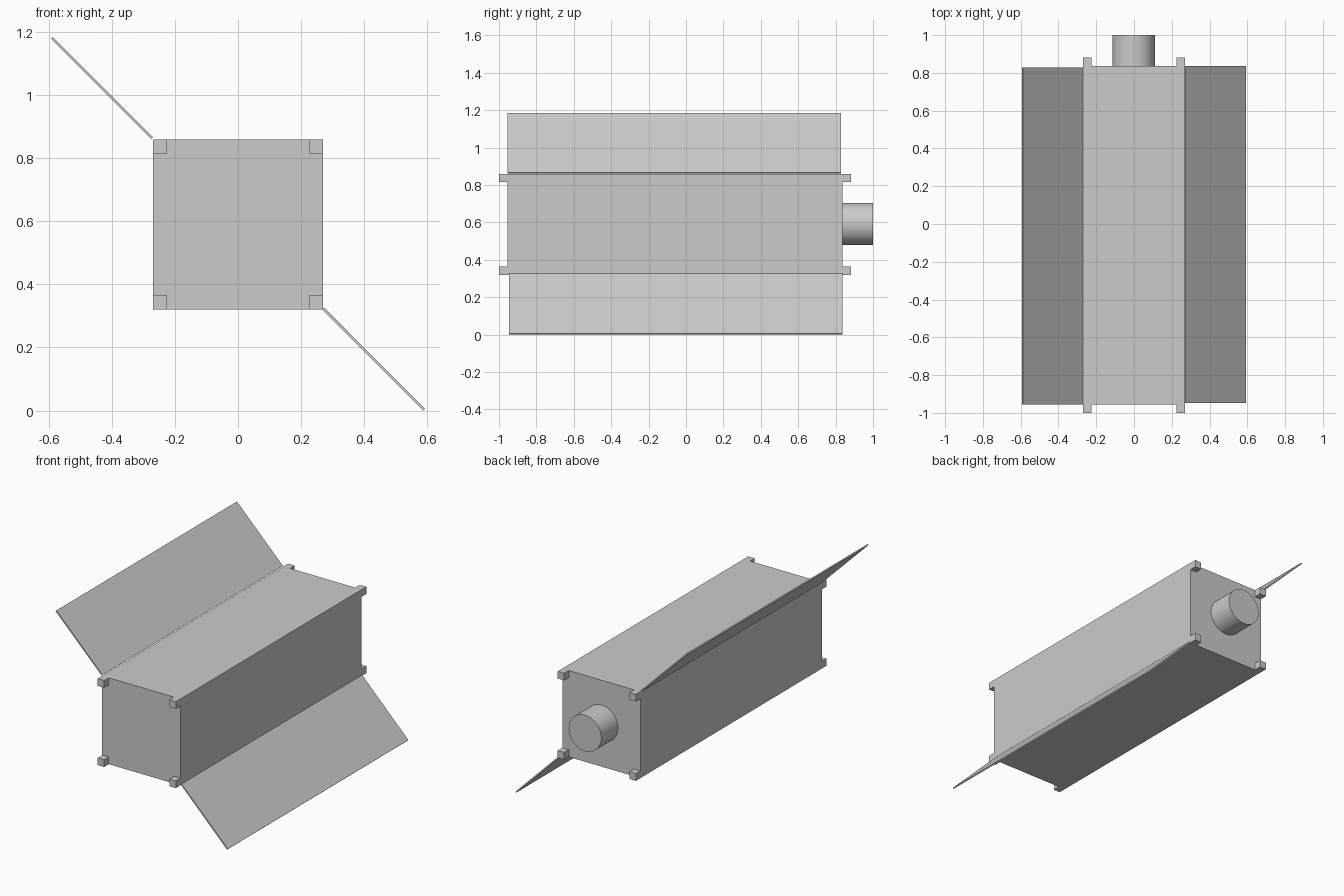
import bpy, math
from mathutils import Vector

if "Cube" in bpy.data.objects:
    bpy.data.objects.remove(bpy.data.objects["Cube"])


def box(name, lo, hi):
    lo, hi = Vector(lo), Vector(hi)
    bpy.ops.mesh.primitive_cube_add(size=1, location=(lo + hi) / 2)
    ob = bpy.context.object
    ob.name = name
    ob.scale = hi - lo
    bpy.ops.object.transform_apply(location=False, rotation=False, scale=True)
    return ob


def panel(name, start, end, y0, y1, thick=0.008):
    # thin slab running from start to end in the xz plane
    (x0, z0), (x1, z1) = start, end
    dx, dz = x1 - x0, z1 - z0
    half = math.hypot(dx, dz) / 2
    ob = box(name, (-half, y0, -thick / 2), (half, y1, thick / 2))
    ob.location.x, ob.location.z = (x0 + x1) / 2, (z0 + z1) / 2
    ob.rotation_euler.y = -math.atan2(dz, dx)
    return ob


W, ZC = 0.27, 0.59        # body half width, centre height
Y0, Y1 = -0.955, 0.836    # body front and back
TIP = 0.045               # rail tip size

# Main body
box("body", (-W, Y0, ZC - W), (W, Y1, ZC + W))

# Rail tips at all eight corners
c = W - TIP / 2
h = TIP / 2
for end, ya, yb in (("front", -1.0, Y0), ("back", Y1, Y1 + TIP)):
    for sx in (-1, 1):
        for sz in (-1, 1):
            name = f"rail_tip_{end}_{'left' if sx < 0 else 'right'}_{'lower' if sz < 0 else 'upper'}"
            box(name, (sx * c - h, ya, ZC + sz * c - h), (sx * c + h, yb, ZC + sz * c + h))

# Fold-out panels on opposite edges
panel("upper_left_panel", (-0.272, 0.864), (-0.59, 1.181), -0.955, 0.828)
panel("lower_right_panel", (0.27, 0.324), (0.59, 0.003), -0.947, 0.836)

# Round barrel on the back face
bpy.ops.mesh.primitive_cylinder_add(vertices=48, radius=0.113, depth=1.0 - Y1,
                                    location=(-0.002, (1.0 + Y1) / 2, 0.592),
                                    rotation=(math.pi / 2, 0, 0))
bpy.context.object.name = "rear_barrel"
bpy.ops.object.shade_smooth_by_angle(angle=math.radians(30))
